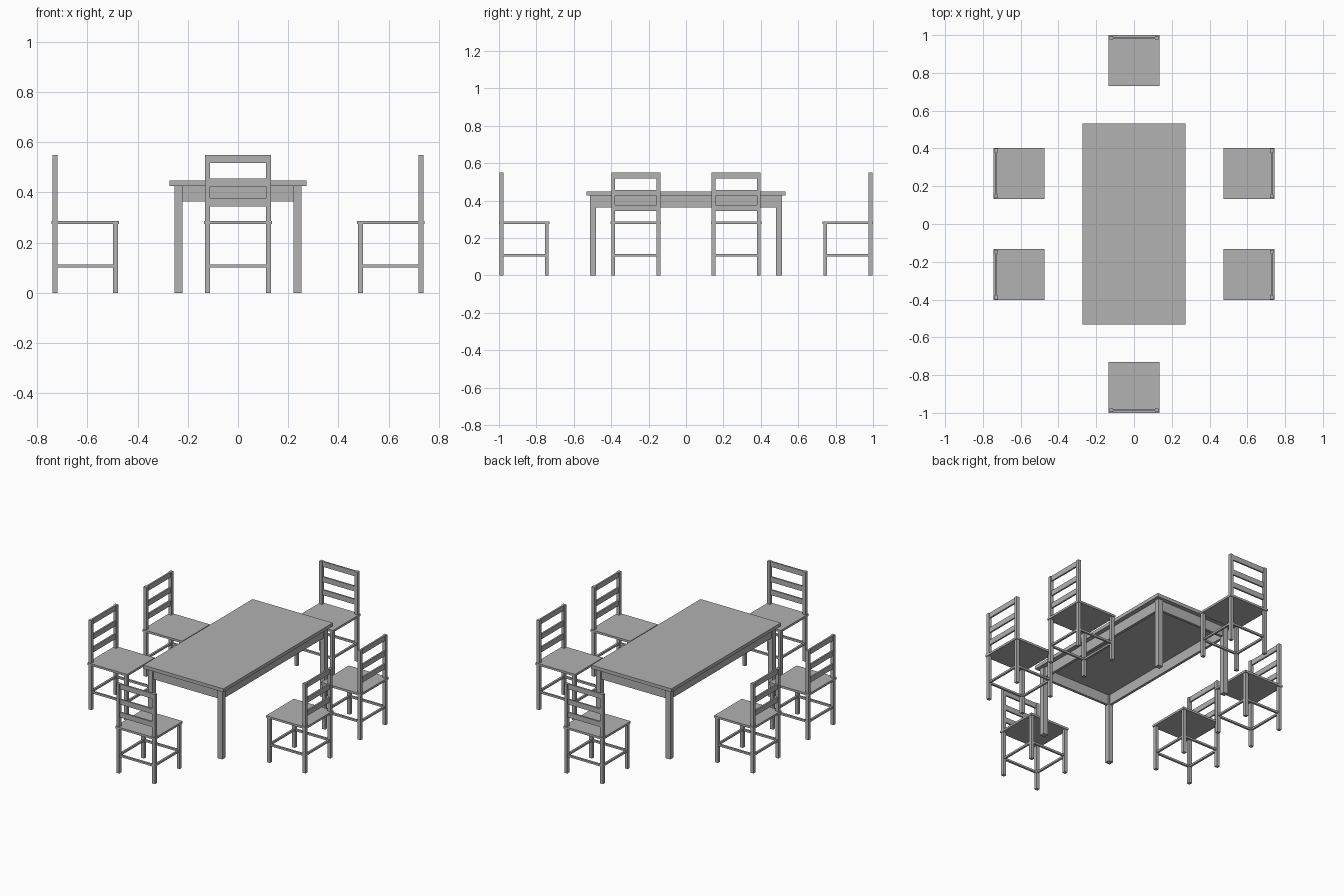
import bpy, bmesh, math
from mathutils import Matrix, Vector

if "Cube" in bpy.data.objects:
    bpy.data.objects.remove(bpy.data.objects["Cube"])

grey = bpy.data.materials.new("plain grey")
grey.diffuse_color = (0.445, 0.445, 0.445, 1)
grey.use_nodes = True
grey.node_tree.nodes["Principled BSDF"].inputs["Base Color"].default_value = grey.diffuse_color


def make(name, boxes, matrix=Matrix()):
    """One object made of axis-aligned boxes given as (x0, x1, y0, y1, z0, z1)."""
    bm = bmesh.new()
    for x0, x1, y0, y1, z0, z1 in boxes:
        centre = Vector((x0 + x1, y0 + y1, z0 + z1)) / 2
        size = Matrix.Diagonal((x1 - x0, y1 - y0, z1 - z0, 1))
        bmesh.ops.create_cube(bm, size=1, matrix=Matrix.Translation(centre) @ size)
    mesh = bpy.data.meshes.new(name)
    bm.to_mesh(mesh)
    bm.free()
    mesh.materials.append(grey)
    obj = bpy.data.objects.new(name, mesh)
    obj.matrix_world = matrix
    bpy.context.collection.objects.link(obj)
    return obj


def span(sign, inner, outer):
    """Interval on the positive or negative side of an axis."""
    return tuple(sorted((sign * inner, sign * outer)))


SIDES = (-1, 1)

# Table: top, four corner legs and the apron between them
make("table_top", [(-0.273, 0.273, -0.532, 0.532, 0.426, 0.447)])
make("table_legs", [span(sx, 0.221, 0.253) + span(sy, 0.482, 0.514) + (0, 0.426)
                    for sx in SIDES for sy in SIDES])
make("table_apron",
     [(-0.221, 0.221) + span(s, 0.490, 0.506) + (0.364, 0.426) for s in SIDES] +
     [span(s, 0.229, 0.245) + (-0.482, 0.482) + (0.364, 0.426) for s in SIDES])


def chair(name, x, y, angle):
    """Chair whose back is on its local +y side."""
    m = Matrix.Translation((x, y, 0)) @ Matrix.Rotation(angle, 4, 'Z')
    o, i = 0.131, 0.111           # outer and inner faces of the legs
    make(name + "_seat", [(-0.135, 0.135, -0.135, 0.135, 0.274, 0.287)], m)
    make(name + "_front_legs", [span(s, i, o) + (-o, -i, 0, 0.274) for s in SIDES], m)
    make(name + "_back_posts", [span(s, i, o) + (i, o, 0, 0.55) for s in SIDES], m)
    # Stretchers run all round between the legs
    make(name + "_stretchers",
         [(-i, i) + span(s, 0.115, 0.127) + (0.102, 0.114) for s in SIDES] +
         [span(s, 0.115, 0.127) + (-i, i, 0.102, 0.114) for s in SIDES], m)
    # Three ladder-back slats
    make(name + "_back_slats",
         [(-i, i, 0.116, 0.126, z, z + 0.032) for z in (0.344, 0.424, 0.518)], m)


# Chairs at both ends and two along each side
chair("back_chair", 0, 0.865, 0)
chair("front_chair", 0, -0.865, math.pi)
for label, y in (("rear", 0.268), ("near", -0.268)):
    chair("right_" + label + "_chair", 0.608, y, -math.pi / 2)
    chair("left_" + label + "_chair", -0.608, y, math.pi / 2)
